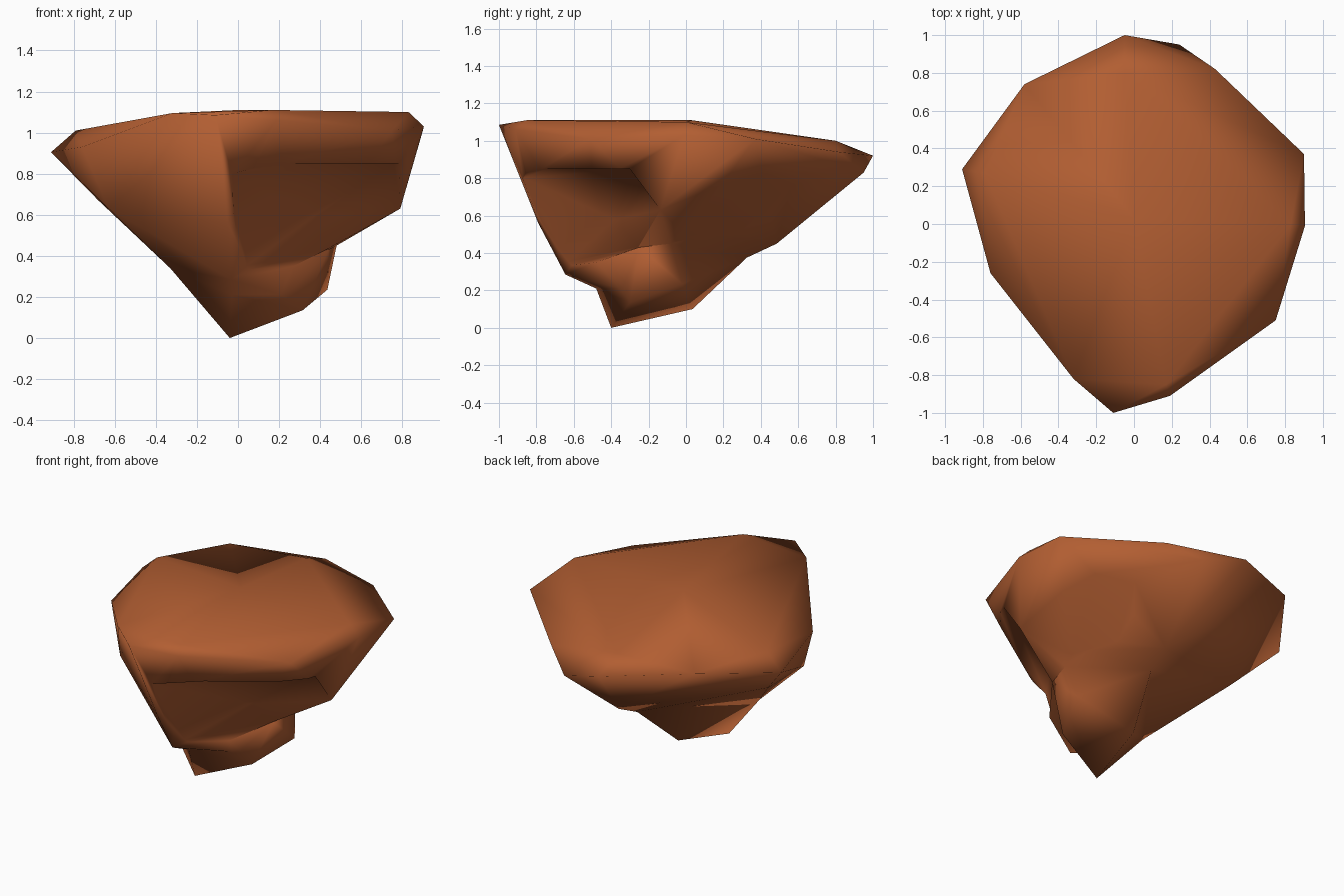
import bpy, bmesh

if "Cube" in bpy.data.objects:
    bpy.data.objects.remove(bpy.data.objects["Cube"])

mat = bpy.data.materials.new("rust brown stone")
mat.diffuse_color = (0.445, 0.112, 0.032, 1)
mat.use_nodes = True
mat.node_tree.nodes["Principled BSDF"].inputs["Base Color"].default_value = mat.diffuse_color


def hull_rock(name, points):
    """Faceted boulder: convex skin stretched over its corner points."""
    bm = bmesh.new()
    for p in points:
        bm.verts.new(p)
    res = bmesh.ops.convex_hull(bm, input=bm.verts)
    junk = {g for g in res["geom_interior"] + res["geom_unused"]
            if isinstance(g, bmesh.types.BMVert)}
    bmesh.ops.delete(bm, geom=list(junk), context='VERTS')
    bmesh.ops.recalc_face_normals(bm, faces=bm.faces)
    me = bpy.data.meshes.new(name)
    bm.to_mesh(me)
    bm.free()
    me.materials.append(mat)
    ob = bpy.data.objects.new(name, me)
    bpy.context.collection.objects.link(ob)
    return ob


def combine(ob, other, operation):
    """Boolean another rock into ob, then discard it."""
    mod = ob.modifiers.new("cut", 'BOOLEAN')
    mod.operation, mod.solver, mod.object = operation, 'EXACT', other
    bpy.context.view_layer.objects.active = ob
    bpy.ops.object.modifier_apply(modifier="cut")
    bpy.data.objects.remove(other)


# Corners shared between the pieces
notch, left_low, back_low = (.48, -.08, .45), (-.33, -.31, .34), (.135, .325, .375)
chin, ledge, elbow = (-.035, -.645, .285), (.27, -.48, .35), (.79, -.137, .63)
brow_l, brow_r, sill = (.17, -.84, .85), (.76, -.28, .85), (-.03, -.48, .21)
armpit, toe = (.44, -.25, .43), (.315, -.30, .135)

# Rim of the wide top, going round
rim = [(-.05, 1, .92), (.24, .95, .83), (.43, .82, .94), (.90, .37, 1.01),
       (.905, -.01, 1.03), (.75, -.51, 1.01), (.19, -.91, 1.06), (-.11, -1, 1.085),
       (-.32, -.82, 1.095), (-.76, -.26, .93), (-.91, .29, .905), (-.58, .74, .98)]
# Slightly domed top
top = [(.83, 0, 1.10), (.17, -.85, 1.11), (0, .03, 1.11), (-.79, .27, 1.01), (-.05, .8, 1.0)]
# Tapering flanks
flank = [(-.63, -.35, .63), (-.077, -.87, .8), (-.05, -.79, .56), (-.68, .1, .67),
         (.158, .485, .45)]
body = hull_rock("rock", rim + top + flank +
                 [notch, left_low, back_low, chin, ledge, elbow])

# Hollow under the front right brow
combine(body, hull_rock("hollow", [
    brow_l, brow_r, elbow, ledge, armpit, (.0, -.665, .32), (.35, -.38, .58),
    (-.02, -.79, .58), (-.03, -.87, .80),
    (.0, -1.05, .83), (.25, -1.05, .85), (.95, -.45, .85), (.7, -.8, .3)]), 'DIFFERENCE')

# Shallow dent in the right flank behind the elbow
combine(body, hull_rock("dent", [
    elbow, (.89, .37, .98), (.50, -.06, .46), (.725, .237, .76), (.22, .50, .48),
    (.45, .80, .88), (1.0, .7, .4), (1.1, .2, .6)]), 'DIFFERENCE')

# Small foot, and the sloping underside that ties it to the ledge
combine(body, hull_rock("foot", [
    (-.04, -.40, 0), (.034, .035, .10), (.435, -.02, .235), toe,
    sill, (0, -.45, .40), armpit, notch, left_low, back_low]), 'UNION')
combine(body, hull_rock("underside", [
    chin, ledge, sill, left_low, armpit, (.25, -.31, .20), (.1, -.4, .38)]), 'UNION')

for p in body.data.polygons:
    p.use_smooth = True
